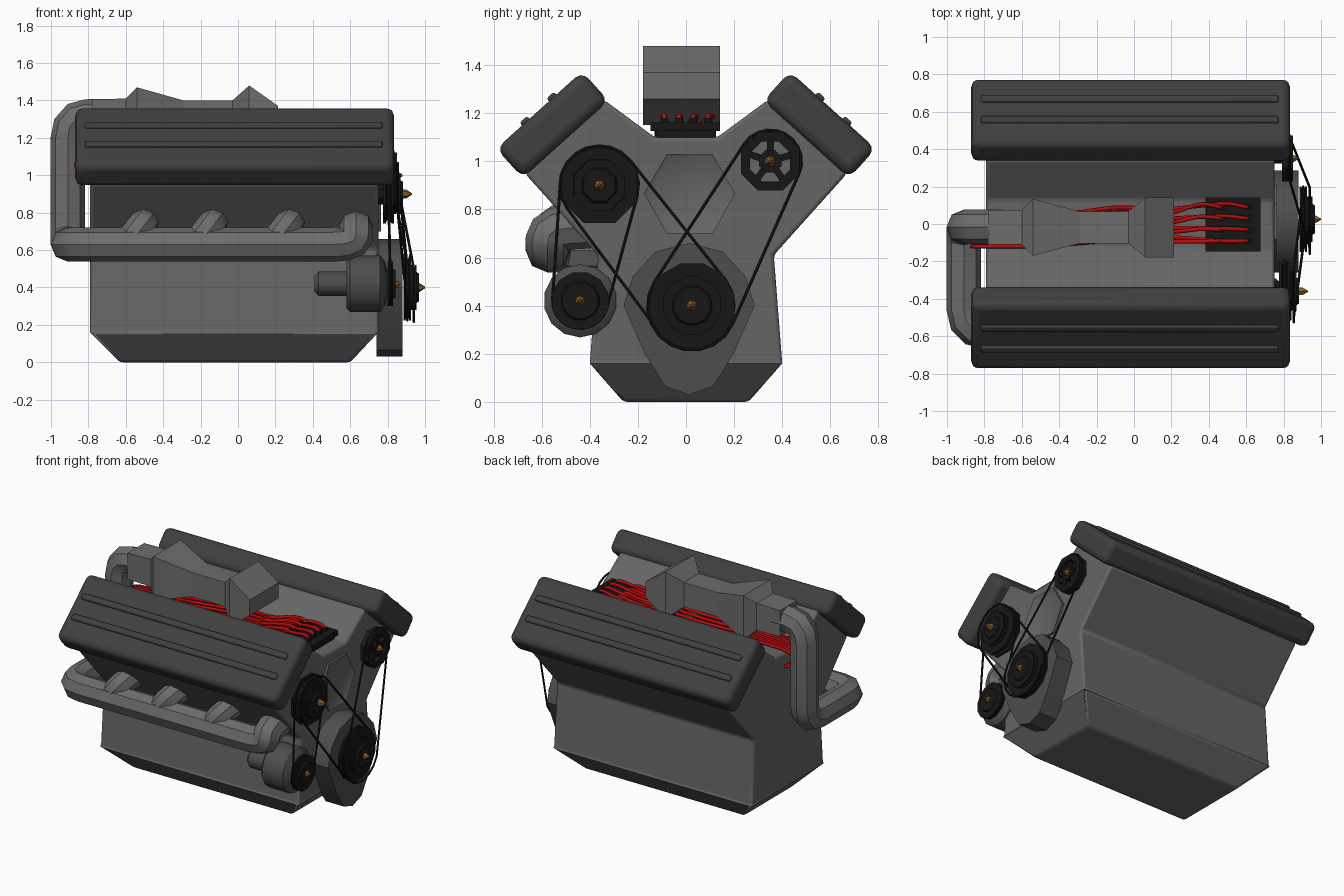
import bpy, bmesh, math
from mathutils import Vector, Matrix

cube = bpy.data.objects.get("Cube")
if cube:
    bpy.data.objects.remove(cube, do_unlink=True)


def material(name, r, g, b):
    m = bpy.data.materials.new(name)
    m.use_nodes = True
    m.diffuse_color = (r, g, b, 1)
    m.node_tree.nodes["Principled BSDF"].inputs["Base Color"].default_value = (r, g, b, 1)
    return m


BLOCK = material("block grey", 0.13, 0.13, 0.13)
COVER = material("cover dark grey", 0.05, 0.05, 0.05)
PIPE = material("pipe light grey", 0.15, 0.15, 0.15)
CASE = material("casing grey", 0.075, 0.075, 0.075)
BLACK = material("rubber black", 0.008, 0.008, 0.008)
RED = material("wire red", 0.45, 0.004, 0.004)
BRASS = material("bolt brass", 0.25, 0.1, 0.015)


def finish(ob, mat, bevel=0, segments=2, angle=35):
    ob.data.materials.clear()
    ob.data.materials.append(mat)
    bpy.ops.object.select_all(action='DESELECT')
    ob.select_set(True)
    bpy.context.view_layer.objects.active = ob
    bpy.ops.object.shade_smooth_by_angle(angle=math.radians(angle))
    if bevel:
        b = ob.modifiers.new("bevel", 'BEVEL')
        b.width, b.segments = bevel, segments
        b.limit_method, b.angle_limit = 'ANGLE', math.radians(30)
    return ob


def from_bmesh(name, bm, mat, **kw):
    bmesh.ops.recalc_face_normals(bm, faces=bm.faces)
    me = bpy.data.meshes.new(name)
    bm.to_mesh(me)
    bm.free()
    ob = bpy.data.objects.new(name, me)
    bpy.context.collection.objects.link(ob)
    return finish(ob, mat, **kw)


def prism(profile, x0, x1):
    """Extrude a (y, z) outline along x."""
    bm = bmesh.new()
    face = bm.faces.new([bm.verts.new((x0, y, z)) for y, z in profile])
    new = bmesh.ops.extrude_face_region(bm, geom=[face])["geom"]
    verts = [v for v in new if isinstance(v, bmesh.types.BMVert)]
    bmesh.ops.translate(bm, verts=verts, vec=(x1 - x0, 0, 0))
    return bm


def box(name, center, size, mat, tilt=0, **kw):
    bm = bmesh.new()
    bmesh.ops.create_cube(bm, size=1)
    m = Matrix.Translation(center) @ Matrix.Rotation(tilt, 4, 'X') @ Matrix.Diagonal((*size, 1))
    bmesh.ops.transform(bm, matrix=m, verts=bm.verts)
    return from_bmesh(name, bm, mat, **kw)


def lathe(name, y, z, profile, mat, sides=12, closed=False, **kw):
    """Spin an (x, radius) profile around an axis parallel to x."""
    bm = bmesh.new()
    rings = []
    for x, r in profile:
        angles = [2 * math.pi * (i + 0.5) / sides for i in range(sides)]
        rings.append([bm.verts.new((x, y + r * math.cos(a), z + r * math.sin(a))) for a in angles])
    pairs = list(zip(rings, rings[1:]))
    if closed:
        pairs.append((rings[-1], rings[0]))
    else:
        bm.faces.new(rings[0])
        bm.faces.new(rings[-1])
    for a, b in pairs:
        for i in range(sides):
            j = (i + 1) % sides
            bm.faces.new((a[i], a[j], b[j], b[i]))
    return from_bmesh(name, bm, mat, **kw)


def tube(name, points, radius, mat, cyclic=False, bend=0, res=2, angle=35):
    """Sweep a round section along a path, rounding the corners by bend."""
    pts = [Vector(p) for p in points]
    path = pts
    if bend:
        path = [pts[0]]
        for a, b, c in zip(pts, pts[1:], pts[2:]):
            p = b + (a - b).normalized() * min(bend, (a - b).length * 0.49)
            q = b + (c - b).normalized() * min(bend, (c - b).length * 0.49)
            for t in (0, 0.33, 0.67, 1):
                path.append(p * (1 - t) ** 2 + b * 2 * t * (1 - t) + q * t * t)
        path.append(pts[-1])
    cu = bpy.data.curves.new(name, 'CURVE')
    cu.dimensions = '3D'
    cu.bevel_depth, cu.bevel_resolution, cu.use_fill_caps = radius, res, True
    sp = cu.splines.new('POLY')
    sp.points.add(len(path) - 1)
    for s, p in zip(sp.points, path):
        s.co = (*p, 1)
    sp.use_cyclic_u = cyclic
    ob = bpy.data.objects.new(name, cu)
    bpy.context.collection.objects.link(ob)
    bpy.ops.object.select_all(action='DESELECT')
    ob.select_set(True)
    bpy.context.view_layer.objects.active = ob
    bpy.ops.object.convert(target='MESH')
    return finish(bpy.context.view_layer.objects.active, mat, angle=angle)


# Engine block: V outline, with the sump tapered at both ends
half = [(0.26, 0), (0.40, 0.16), (0.365, 0.61), (0.67, 0.95), (0.34, 1.255), (0.13, 1.10)]
bm = prism(half + [(-y, z) for y, z in reversed(half)], -0.79, 0.75)
bmesh.ops.bisect_plane(bm, geom=bm.verts[:] + bm.edges[:] + bm.faces[:],
                       plane_co=(0, 0, 0.16), plane_no=(0, 0, 1))
for v in bm.verts:
    if v.co.z < 0.01:
        v.co.x *= 0.8
from_bmesh("engine_block", bm, BLOCK, bevel=0.015)

# Valve covers with raised ribs
for side, label in ((1, "left"), (-1, "right")):
    tilt = -side * math.radians(42)
    rot = Matrix.Rotation(tilt, 3, 'X')
    mid = Vector((-0.018, side * 0.555, 1.152))
    box(label + "_valve_cover", mid, (1.705, 0.48, 0.165), COVER, tilt, bevel=0.04, segments=3)
    for k in (-1, 1):
        pos = mid + rot @ Vector((-0.005, k * 0.075, 0.083))
        box(label + "_cover_rib", pos, (1.59, 0.042, 0.03), COVER, tilt, bevel=0.01)

# Raised hexagonal frame on the block end
bm = prism([(0.015 + 0.19 * c, 0.865 + 0.165 * s) for c, s in
            ((1, 0), (0.5, 1), (-0.5, 1), (-1, 0), (-0.5, -1), (0.5, -1))], 0.74, 0.765)
cap = max(bm.faces, key=lambda f: f.calc_center_median().x)
bmesh.ops.inset_region(bm, faces=[cap], thickness=0.02)
bmesh.ops.translate(bm, verts=cap.verts[:], vec=(-0.012, 0, 0))
from_bmesh("hex_frame", bm, BLOCK)

# Timing cover
drop = [(0, 0.03), (0.1, 0.065), (0.185, 0.2), (0.272, 0.4), (0.235, 0.52), (0.14, 0.625), (0, 0.66)]
bm = prism([(0.013 + y, z) for y, z in drop] + [(0.013 - y, z) for y, z in drop[-2:0:-1]], 0.74, 0.88)
from_bmesh("timing_cover", bm, CASE)

# Exhaust pipe and its ports
tube("exhaust_pipe", [(-0.70, -0.015, 1.315), (-0.91, -0.015, 1.315), (-0.91, -0.015, 0.63),
                      (-0.91, -0.575, 0.63), (0.63, -0.575, 0.63), (0.63, -0.575, 0.72),
                      (0.63, -0.40, 0.73)], 0.092, PIPE, bend=0.12)
for x in (-0.5, -0.13, 0.28):
    tube("exhaust_port", [(x - 0.1, -0.575, 0.62), (x, -0.56, 0.75), (x, -0.40, 0.75)],
         0.078, PIPE, bend=0.07)

# Intake duct: rectangular sections lofted along x
sections = [(-0.78, 0.092, 0.092), (-0.60, 0.092, 0.095), (-0.54, 0.152, 0.155), (-0.29, 0.085, 0.085),
            (-0.03, 0.085, 0.085), (0.06, 0.16, 0.165), (0.215, 0.16, 0.055)]
bm = bmesh.new()
loops = [[bm.verts.new((x, -0.018 + a * w, 1.315 + b * h))
          for a, b in ((1, 1), (-1, 1), (-1, -1), (1, -1))] for x, w, h in sections]
for a, b in zip(loops, loops[1:]):
    for i in range(4):
        bm.faces.new((a[i], a[i - 1], b[i - 1], b[i]))
bm.faces.new(loops[0])
bm.faces.new(loops[-1])
from_bmesh("intake_duct", bm, PIPE, angle=15)

# Distributor with posts and wires
box("distributor_base", (0.53, 0, 1.11), (0.26, 0.25, 0.04), BLACK)
box("distributor_cap", (0.53, -0.003, 1.143), (0.295, 0.29, 0.035), BLACK)
for i in range(8):
    row, col = i % 2, i // 2
    x, y = 0.47 + 0.14 * row, -0.09 + 0.06 * col
    box("distributor_post", (x, y, 1.165), (0.03, 0.03, 0.03), BLACK)
    lane = -0.095 + 0.025 * i
    back = -0.12 + 0.022 * i
    tube("spark_wire", [(x, y, 1.16), (x - 0.01, y, 1.195), (x - 0.11, y * 1.15 + 0.01, 1.185),
                        (0.2, lane, 1.15), (-0.1, lane + 0.01, 1.125 + 0.02 * row),
                        (-0.5, back, 1.125), (-0.8, back, 1.12), (-0.865, back, 1.09),
                        (-0.87, back, 1.02), (-0.77, back, 1.0)], 0.011, RED, bend=0.05, res=1, angle=80)

# Alternator
ALT, PUMP, CRANK, IDLER = (-0.44, 0.42), (-0.36, 0.90), (0.025, 0.40), (0.35, 1.0)
lathe("alternator", *ALT, [(0.41, 0.045), (0.43, 0.065), (0.58, 0.065), (0.58, 0.13), (0.60, 0.152),
                           (0.76, 0.152), (0.785, 0.12), (0.80, 0.06)], CASE, 14)


# Grooved pulleys and bolts
def pulley(name, at, x0, x1, r, sides):
    w = (x1 - x0) / 4
    lathe(name, *at, [(x0, r), (x0 + w, r), (x0 + 1.5 * w, r * 0.88), (x0 + 2.5 * w, r * 0.88),
                      (x0 + 3 * w, r), (x1, r), (x1, r * 0.68), (x1 + 0.012, r * 0.62)], BLACK, sides)


def bolt(at, x0, tip):
    lathe("bolt", *at, [(x0, 0.024), (tip - 0.03, 0.024), (tip, 0.004)], BRASS, 6)


pulley("alternator_pulley", ALT, 0.80, 0.83, 0.122, 12)
pulley("pump_pulley", PUMP, 0.775, 0.835, 0.17, 8)
pulley("pump_outer_pulley", PUMP, 0.835, 0.87, 0.115, 8)
pulley("crank_pulley", CRANK, 0.885, 0.925, 0.182, 12)
pulley("crank_outer_pulley", CRANK, 0.925, 0.955, 0.125, 12)
lathe("pump_shaft", *PUMP, [(0.74, 0.06), (0.78, 0.06)], BLACK, 8)
lathe("idler_shaft", *IDLER, [(0.74, 0.03), (0.85, 0.03)], BLACK, 8)
lathe("idler_rim", *IDLER, [(0.79, 0.132), (0.85, 0.132), (0.85, 0.09), (0.79, 0.09)], BLACK, 8, closed=True)
lathe("idler_hub", *IDLER, [(0.80, 0.05), (0.85, 0.05)], BLACK, 8)
for k in range(5):
    a = 2 * math.pi * k / 5 + 0.3
    box("idler_spoke", (0.825, IDLER[0] + 0.068 * math.cos(a), IDLER[1] + 0.068 * math.sin(a)),
        (0.03, 0.075, 0.028), BLACK, a)
bolt(ALT, 0.83, 0.87)
bolt(PUMP, 0.87, 0.93)
bolt(CRANK, 0.95, 1.0)
bolt(IDLER, 0.84, 0.88)


# Belts wrapped round pairs of pulleys
def belt(name, a, xa, ra, b, xb, rb):
    d = Vector(b) - Vector(a)
    ang, off = math.atan2(d.y, d.x), math.acos((ra - rb) / d.length)
    pts = []
    for (y, z), x, r, start, stop in ((a, xa, ra, ang + off, ang + 2 * math.pi - off),
                                      (b, xb, rb, ang - off, ang + off)):
        for i in range(11):
            t = start + (stop - start) * i / 10
            pts.append((x, y + r * math.cos(t), z + r * math.sin(t)))
    tube(name, pts, 0.007, BLACK, cyclic=True, res=1)


belt("alternator_belt", ALT, 0.815, 0.115, PUMP, 0.805, 0.163)
belt("pump_belt", PUMP, 0.855, 0.165, CRANK, 0.905, 0.175)
belt("idler_belt", IDLER, 0.83, 0.13, CRANK, 0.94, 0.185)
